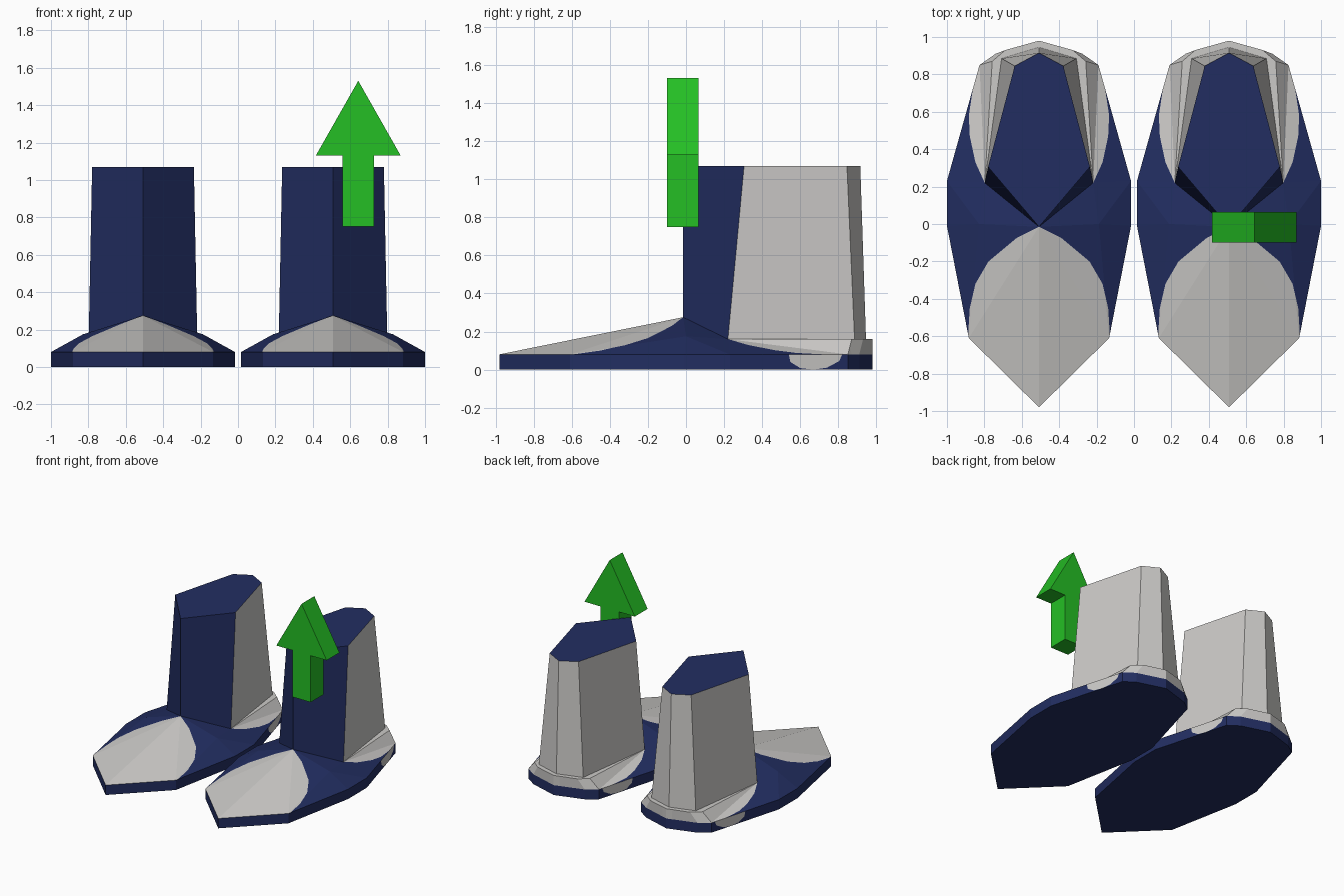
import bpy, bmesh
from mathutils import Vector

if "Cube" in bpy.data.objects:
    bpy.data.objects.remove(bpy.data.objects["Cube"])


def material(name, rgb):
    m = bpy.data.materials.new(name)
    m.diffuse_color = (*rgb, 1)
    m.use_nodes = True
    m.node_tree.nodes["Principled BSDF"].inputs["Base Color"].default_value = m.diffuse_color
    return m


NAVY = material("navy", (0.016, 0.027, 0.12))
GREY = material("light grey", (0.60, 0.59, 0.575))
GREEN = material("green", (0.018, 0.52, 0.018))


def mesh_object(name, bm, mats, x=0):
    bmesh.ops.recalc_face_normals(bm, faces=bm.faces[:])
    me = bpy.data.meshes.new(name)
    bm.to_mesh(me)
    bm.free()
    for m in mats:
        me.materials.append(m)
    ob = bpy.data.objects.new(name, me)
    ob.location.x = x
    bpy.context.collection.objects.link(ob)


def build(points, faces):
    bm = bmesh.new()
    v = {k: bm.verts.new(p) for k, p in points.items()}
    for f in faces:
        bm.faces.new([v[k] for k in f.split()])
    bm.normal_update()
    return bm


def mirror_x(bm):
    bmesh.ops.mirror(bm, geom=bm.verts[:] + bm.edges[:] + bm.faces[:],
                     axis='X', merge_dist=0.0005)


def paint(bm, path, axes, select):
    """Cut the selected faces along a convex path, make its left side grey."""
    a, b = axes
    planes = []
    for p, q in zip(path, path[1:]):
        co, no = Vector((0, 0, 0)), Vector((0, 0, 0))
        co[a], co[b] = p
        no[a], no[b] = p[1] - q[1], q[0] - p[0]
        planes.append((co, no.normalized()))
        fs = [f for f in bm.faces if select(f)]
        geom = list({e for f in fs for e in f.edges} | {w for f in fs for w in f.verts}) + fs
        bmesh.ops.bisect_plane(bm, geom=geom, dist=1e-5, plane_co=co, plane_no=no)
    for f in bm.faces:
        c = f.calc_center_median()
        if select(f) and all((c - co).dot(no) > -1e-5 for co, no in planes):
            f.material_index = 1


# half outline of the sole, toe to heel
OUTLINE = [(0, -.98), (.375, -.61), (.492, -.01), (.492, .23),
           (.318, .85), (.232, .91), (0, .98)]
# half footprint of the shaft, bottom and top
BASE = {"A": (0, -.015, .275), "C": (.29, .22, .16),
        "B4": (.20, .885, .16), "B6": (0, .945, .16)}
TOP = {"T0": (0, -.015, 1.07), "T1": (.272, .305, 1.07),
       "T2": (.13, .845, 1.07), "T3": (0, .915, 1.07)}

# colour boundaries
TOE = [(.38, -.61), (.37, -.45), (.34, -.32), (.27, -.20), (.12, -.075), (0, -.015)]
HEEL = [(0, .22), (.29, .22), (.34, .33), (.37, .47), (.375, .58), (.357, .70)]
PATCH = [(.54, .08), (.548, .04), (.60, .008), (.67, .0), (.74, .01), (.805, .045), (.82, .08)]


def is_wall(f):
    return f.calc_center_median().z < .0799 and abs(f.normal.z) < .1


def is_upper(f):
    return f.calc_center_median().z > .0801


def foot(name, x):
    pts = dict(BASE)
    for i, (px, py) in enumerate(OUTLINE):
        pts[f"D{i}"] = (px, py, 0)
        pts[f"S{i}"] = (px, py, .08)
    pts.update(M=(.32, 0, .175), R4=(.25, .87, .16), R5=(.18, .93, .16), R6=(0, .98, .16))
    faces = [f"D{i} D{i+1} S{i+1} S{i}" for i in range(6)]       # sole wall
    faces.append(" ".join(f"D{i}" for i in reversed(range(7))))  # underside
    faces += ["A S0 S1", "A S1 M", "M S1 S2", "M S2 S3", "M S3 C", "A M C",  # toe
              "C S3 S4", "C S4 R4", "R4 S4 S5 R5", "R5 S5 S6 R6",            # heel band
              "C R4 B4", "B4 R4 R5", "B4 R5 R6 B6", "A C B4 B6"]             # ledge, cap
    bm = build(pts, faces)
    paint(bm, TOE, (0, 1), is_upper)
    paint(bm, HEEL, (0, 1), is_upper)
    paint(bm, PATCH, (1, 2), is_wall)
    mirror_x(bm)
    mesh_object(name, bm, [NAVY, GREY], x)


def shaft(name, x):
    bm = build({**BASE, **TOP}, ["A C T1 T0", "C B4 T2 T1", "B4 B6 T3 T2",
                                 "T0 T1 T2 T3", "A B6 B4 C"])
    bm.faces.ensure_lookup_table()
    for i in (1, 2):                       # sides and back are grey
        bm.faces[i].material_index = 1
    mirror_x(bm)
    mesh_object(name, bm, [NAVY, GREY], x)


for side, x in (("left", -.508), ("right", .508)):
    foot(side + "_foot", x)
    shaft(side + "_shaft", x)

# upward arrow: extruded outline
bm = bmesh.new()
half = [(.083, .75), (.083, 1.13), (.227, 1.13), (0, 1.53)]
outline = half + [(-px, pz) for px, pz in half[2::-1]]
face = bm.faces.new([bm.verts.new((px, -.10, pz)) for px, pz in outline])
ext = bmesh.ops.extrude_face_region(bm, geom=[face], use_keep_orig=True)
bmesh.ops.translate(bm, vec=(0, .165, 0),
                    verts=[g for g in ext["geom"] if isinstance(g, bmesh.types.BMVert)])
mesh_object("up_arrow", bm, [GREEN], .643)
